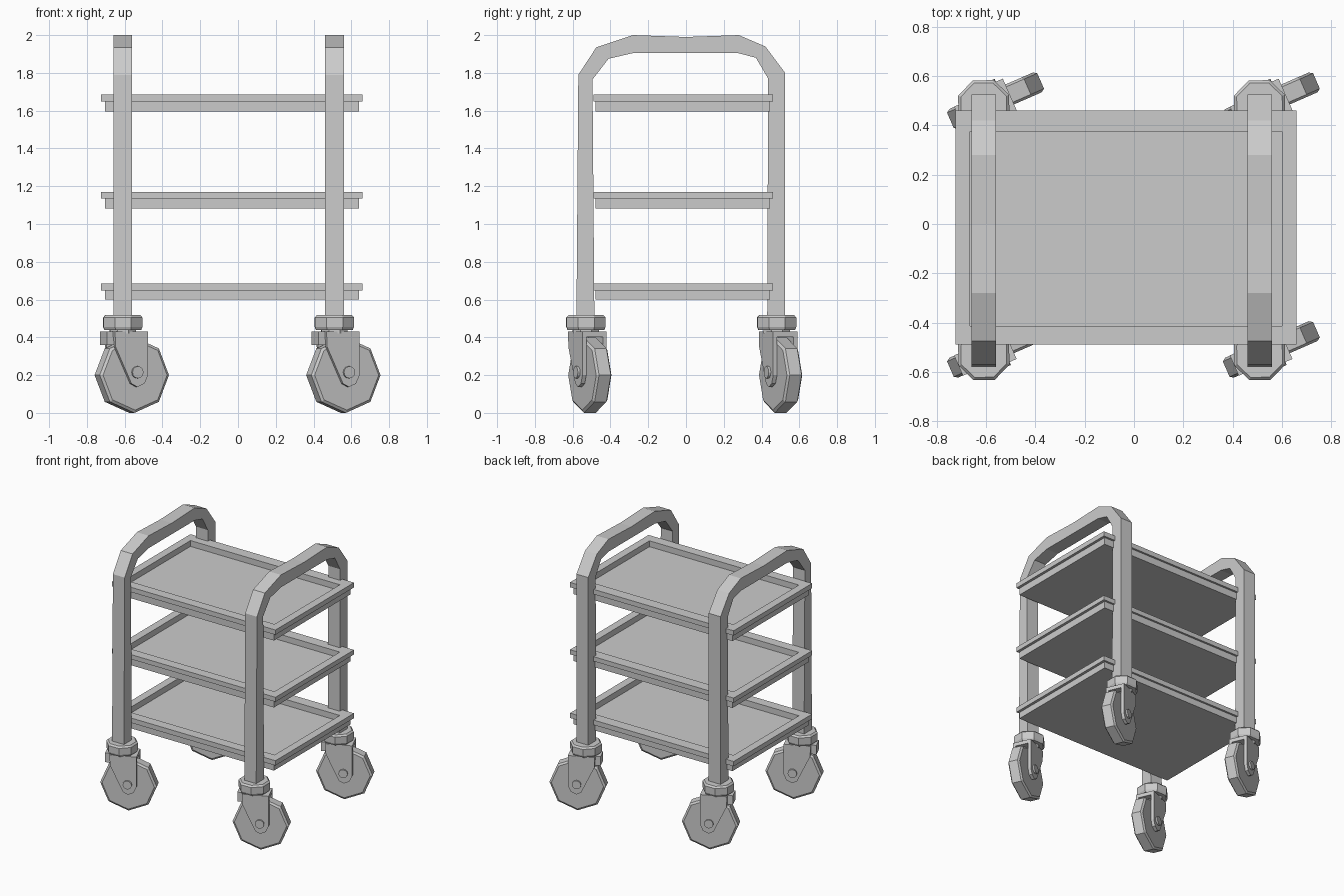
import bpy, bmesh, math
from mathutils import Matrix, Vector

if "Cube" in bpy.data.objects:
    bpy.data.objects.remove(bpy.data.objects["Cube"])


def finish(bm, name, matrix=Matrix.Identity(4)):
    bmesh.ops.recalc_face_normals(bm, faces=bm.faces)
    bm.transform(matrix)
    mesh = bpy.data.meshes.new(name)
    bm.to_mesh(mesh)
    bm.free()
    obj = bpy.data.objects.new(name, mesh)
    bpy.context.collection.objects.link(obj)
    return obj


def box(name, lo, hi, matrix=Matrix.Identity(4)):
    bm = bmesh.new()
    bmesh.ops.create_cube(bm, size=1)
    for v in bm.verts:
        v.co = Vector([(a + b) / 2 + c * (b - a) for a, b, c in zip(lo, hi, v.co)])
    return finish(bm, name, matrix)


def prism(name, profile, start, end, to_world):
    # Extrude a 2D profile; to_world maps (p, q, depth) to a position
    bm = bmesh.new()
    face = bm.faces.new([bm.verts.new(to_world(p, q, start)) for p, q in profile])
    ext = bmesh.ops.extrude_face_region(bm, geom=[face])
    shift = Vector(to_world(0, 0, end)) - Vector(to_world(0, 0, start))
    bmesh.ops.translate(bm, vec=shift,
                        verts=[g for g in ext["geom"] if isinstance(g, bmesh.types.BMVert)])
    return finish(bm, name)


def lathe(name, rings, sides, matrix, phase=0.0):
    # Stacked (radius, height) rings joined into a closed solid
    bm = bmesh.new()
    loops = [[bm.verts.new((r * math.cos(phase + 2 * math.pi * i / sides),
                            r * math.sin(phase + 2 * math.pi * i / sides), h))
              for i in range(sides)] for r, h in rings]
    for a, b in zip(loops, loops[1:]):
        for i in range(sides):
            j = (i + 1) % sides
            bm.faces.new((a[i], a[j], b[j], b[i]))
    bm.faces.new(loops[0])
    bm.faces.new(loops[-1])
    return finish(bm, name, matrix)


# Two arched side frames
arch = [(-0.58, 0.5), (-0.57, 1.79), (-0.475, 1.935), (-0.28, 2.0), (0, 1.99),
        (0.28, 2.0), (0.42, 1.94), (0.525, 1.80), (0.525, 0.5),
        (0.43, 0.5), (0.435, 1.77), (0.37, 1.88), (0.275, 1.905), (-0.28, 1.905),
        (-0.41, 1.875), (-0.495, 1.765), (-0.485, 0.5)]
for side, x in (("left", -0.61), ("right", 0.51)):
    prism(f"frame_{side}", arch, x - 0.05, x + 0.05, lambda p, q, d: (d, p, q))

# Three trays: stepped body with a recessed floor
def tray(name, top, lip, bottom):
    levels = [(-0.705, 0.64, -0.48, 0.445, bottom), (-0.705, 0.64, -0.48, 0.445, lip),
              (-0.725, 0.66, -0.49, 0.46, lip), (-0.725, 0.66, -0.49, 0.46, top),
              (-0.665, 0.60, -0.415, 0.375, top), (-0.665, 0.60, -0.415, 0.375, top - 0.045)]
    bm = bmesh.new()
    loops = [[bm.verts.new(c) for c in ((x0, y0, z), (x1, y0, z), (x1, y1, z), (x0, y1, z))]
             for x0, x1, y0, y1, z in levels]
    for a, b in zip(loops, loops[1:]):
        for i in range(4):
            j = (i + 1) % 4
            bm.faces.new((a[i], a[j], b[j], b[i]))
    bm.faces.new(loops[0])
    bm.faces.new(loops[-1])
    finish(bm, name)


tray("tray_bottom", 0.685, 0.648, 0.60)
tray("tray_middle", 1.17, 1.135, 1.083)
tray("tray_top", 1.685, 1.648, 1.595)

# Four swivel casters, all turned the same way
fork = [(-0.075, 0.43), (0.115, 0.43), (0.115, 0.20), (0.095, 0.155), (0.055, 0.137),
        (0.02, 0.155), (-0.072, 0.35)]
for side, x in (("left", -0.61), ("right", 0.51)):
    for end, y in (("front", -0.53), ("back", 0.48)):
        tag = f"{end}_{side}"
        base = Matrix.Translation((x, y, 0)) @ Matrix.Rotation(math.radians(23.6), 4, "Z")
        lathe(f"swivel_disc_{tag}", [(0.105, 0.44), (0.112, 0.455), (0.112, 0.505), (0.10, 0.517)],
              8, base)
        lathe(f"swivel_neck_{tag}", [(0.075, 0.42), (0.075, 0.45)], 8, base)
        # Fork
        box(f"fork_crown_{tag}", (-0.075, -0.07, 0.402), (0.115, 0.07, 0.43), base)
        box(f"fork_back_{tag}", (-0.112, -0.045, 0.36), (-0.07, 0.045, 0.43), base)
        for label, v0, v1 in (("near", -0.07, -0.048), ("far", 0.048, 0.07)):
            prism(f"fork_plate_{label}_{tag}", fork, v0, v1,
                  lambda p, q, d: base @ Vector((p, d, q)))
        # Wheel and axle
        hub = base @ Matrix.Translation((0.052, 0, 0.2)) @ Matrix.Rotation(math.pi / 2, 4, "X")
        lathe(f"wheel_{tag}", [(0.185, -0.044), (0.2, -0.034), (0.2, 0.034), (0.185, 0.044)], 8, hub)
        axle = base @ Matrix.Translation((0.052, 0, 0.215)) @ Matrix.Rotation(math.pi / 2, 4, "X")
        lathe(f"axle_{tag}", [(0.032, -0.083), (0.032, 0.083)], 12, axle)
